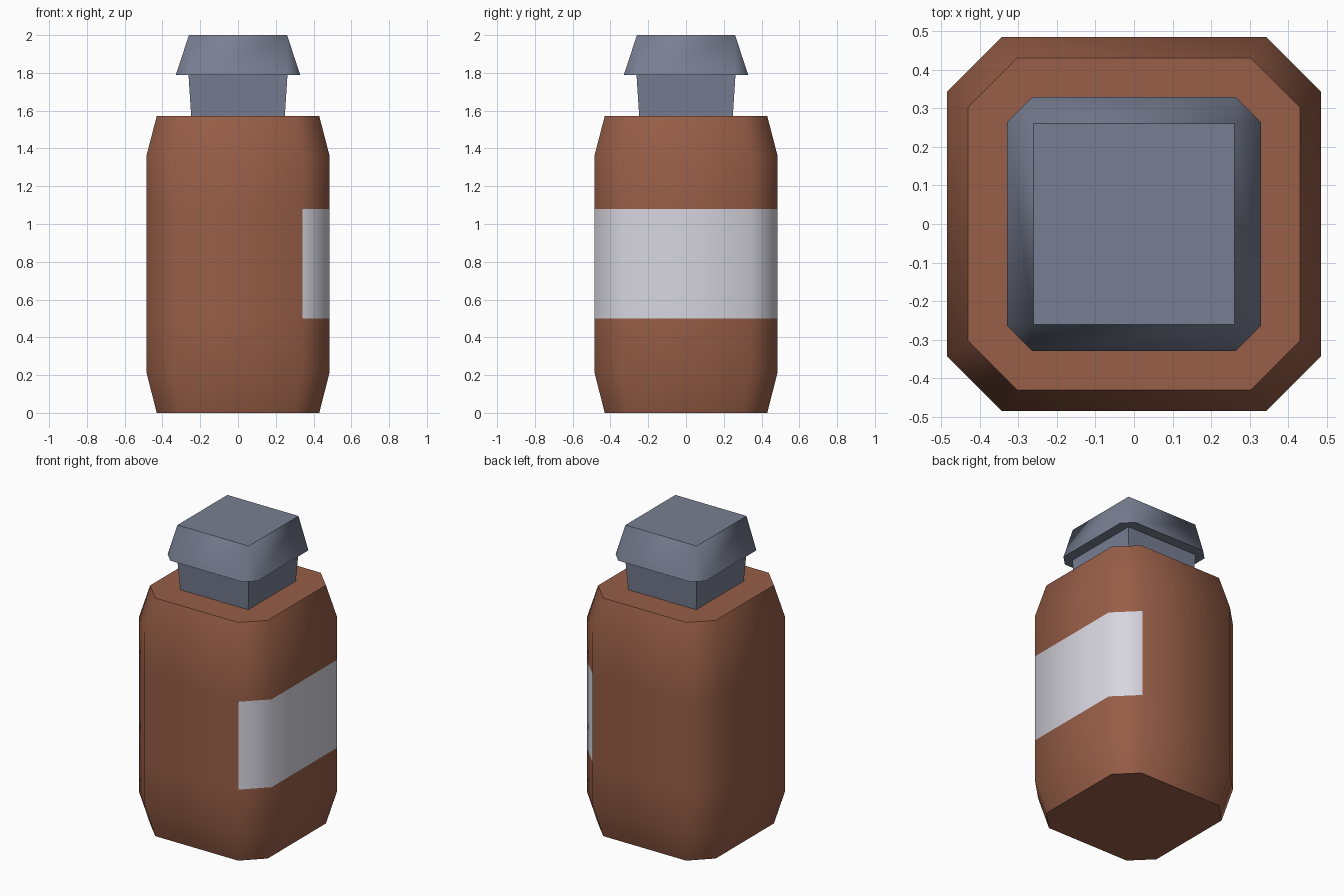
import bpy, bmesh, math

if "Cube" in bpy.data.objects:
    bpy.data.objects.remove(bpy.data.objects["Cube"])


def material(name, rgb):
    m = bpy.data.materials.new(name)
    m.diffuse_color = (*rgb, 1)
    m.use_nodes = True
    m.node_tree.nodes["Principled BSDF"].inputs["Base Color"].default_value = m.diffuse_color
    return m


brown = material("brown glass", (0.31, 0.112, 0.063))
white = material("label white", (0.68, 0.67, 0.74))
grey = material("cap grey", (0.19, 0.212, 0.29))


def loft(name, rings, mats, close_bottom=True, rule=None):
    """Stack chamfered squares given as (z, half width, flat half length)."""
    bm = bmesh.new()
    loops = []
    for z, h, c in rings:
        pts = [(h, -c), (h, c), (c, h), (-c, h), (-h, c), (-h, -c), (-c, -h), (c, -h)]
        loops.append([bm.verts.new((x, y, z)) for x, y in pts])
    for a, b in zip(loops, loops[1:]):
        for i in range(8):
            j = (i + 1) % 8
            bm.faces.new((a[i], a[j], b[j], b[i]))
    bm.faces.new(loops[-1])
    if close_bottom:
        bm.faces.new(loops[0][::-1])
    bmesh.ops.remove_doubles(bm, verts=bm.verts, dist=0.0005)
    bm.normal_update()
    if rule:
        for f in bm.faces:
            f.material_index = rule(f)
    me = bpy.data.meshes.new(name)
    bm.to_mesh(me)
    bm.free()
    for m in mats:
        me.materials.append(m)
    ob = bpy.data.objects.new(name, me)
    bpy.context.collection.objects.link(ob)
    bpy.ops.object.select_all(action='DESELECT')
    ob.select_set(True)
    bpy.context.view_layer.objects.active = ob
    bpy.ops.object.shade_smooth_by_angle(angle=math.radians(50))
    return ob


# Bottle body; the label wraps the right side and its two chamfers
def is_label(f):
    z = f.calc_center_median().z
    return int(f.normal.x > 0.3 and 0.5 < z < 1.08)


loft("bottle_body", [(0, 0.43, 0.303), (0.215, 0.485, 0.342), (0.5, 0.485, 0.342),
                     (1.08, 0.485, 0.342), (1.36, 0.485, 0.342), (1.572, 0.43, 0.303)],
     [brown, white], rule=is_label)

# Square neck flaring into a chamfered cap
loft("neck_and_cap", [(1.572, 0.248, 0.248), (1.79, 0.262, 0.262),
                      (1.79, 0.329, 0.264), (2.0, 0.26, 0.26)],
     [grey], close_bottom=False)
